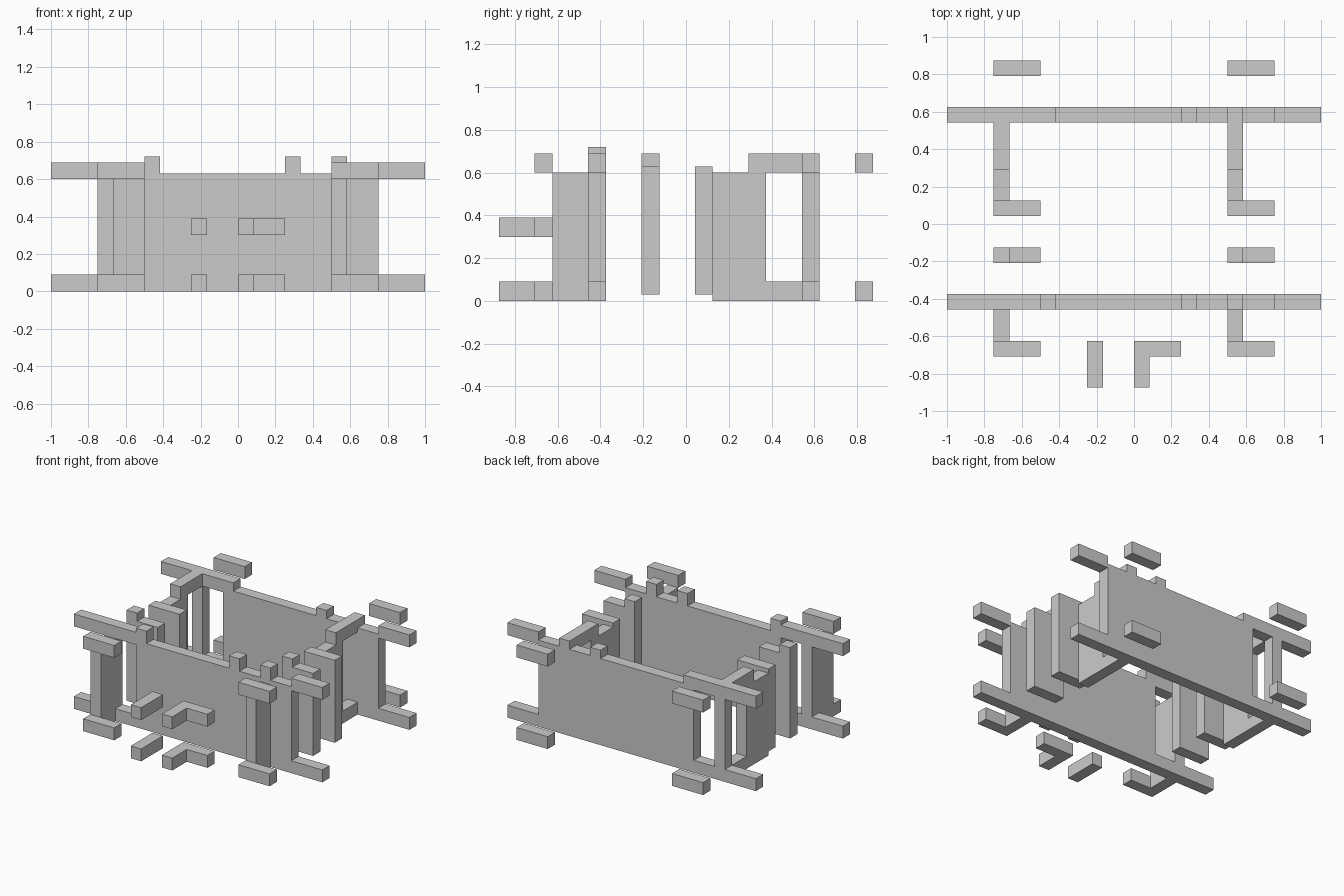
import bpy

if "Cube" in bpy.data.objects:
    bpy.data.objects.remove(bpy.data.objects["Cube"])

U = 1 / 12  # bar thickness


def box(name, x0, x1, y0, y1, z0, z1):
    bpy.ops.mesh.primitive_cube_add(size=1, location=((x0 + x1) / 2, (y0 + y1) / 2, (z0 + z1) / 2))
    ob = bpy.context.object
    ob.name = name
    ob.scale = (x1 - x0, y1 - y0, z1 - z0)
    bpy.ops.object.transform_apply(location=False, rotation=False, scale=True)
    return ob


# Long walls: panel, left post, rails at both ends and teeth along the top
for side, y, rail_end, teeth, tooth_top in (
        ("front", -0.4583, -0.5, (-0.5, 0.25, 0.5), 0.72),
        ("back", 0.5417, -0.5 + U, (0.25, 0.5), 0.69)):
    y1 = y + U
    box(side + "_wall", -0.5, 0.75, y, y1, 0, 0.63)
    box(side + "_post", -0.75, -0.75 + U, y, y1, 0.09, 0.60)
    box(side + "_lower_rail_left", -1, -0.5, y, y1, 0, 0.09)
    box(side + "_lower_rail_right", 0.75, 1, y, y1, 0, 0.09)
    box(side + "_upper_rail_left", -1, rail_end, y, y1, 0.60, 0.69)
    box(side + "_upper_rail_right", 0.75, 1, y, y1, 0.60, 0.69)
    for x in teeth:
        box(side + "_tooth", x, x + U, y, y1, 0.63, tooth_top)

# Side structures, repeated at the left and right
for side, x in (("left", -0.75), ("right", 0.5)):
    x1, xw = x + U, x + 0.25
    box(side + "_front_panel", x, x1, -0.625, -0.4583, 0, 0.60)
    box(side + "_divider", x, xw, -0.2083, -0.125, 0.03, 0.63)
    box(side + "_divider_knob", x, x1, -0.2083, -0.125, 0.63, 0.69)
    box(side + "_return_panel", x, xw, 0.0417, 0.125, 0.03, 0.63)
    box(side + "_side_panel", x, x1, 0.125, 0.375, 0, 0.60)
    box(side + "_lower_side_rail", x, x1, 0.375, 0.5417, 0, 0.09)
    box(side + "_upper_side_rail", x, x1, 0.2917, 0.5417, 0.60, 0.69)
    # Short end bars at the front and the free-standing ones at the back
    for level, z in (("lower", 0), ("upper", 0.60)):
        box(f"{side}_front_{level}_bar", x, xw, -0.7083, -0.625, z, z + 0.09)
        box(f"{side}_back_{level}_bar", x, xw, 0.7917, 0.875, z, z + 0.09)

# Front brackets: a straight bar and an L-shaped bar on two levels
for level, z in (("lower", 0), ("middle", 0.30)):
    box(level + "_straight_bracket", -0.25, -0.25 + U, -0.875, -0.625, z, z + 0.09)
    box(level + "_corner_bracket_arm", 0, U, -0.875, -0.7083, z, z + 0.09)
    box(level + "_corner_bracket_bar", 0, 0.25, -0.7083, -0.625, z, z + 0.09)
